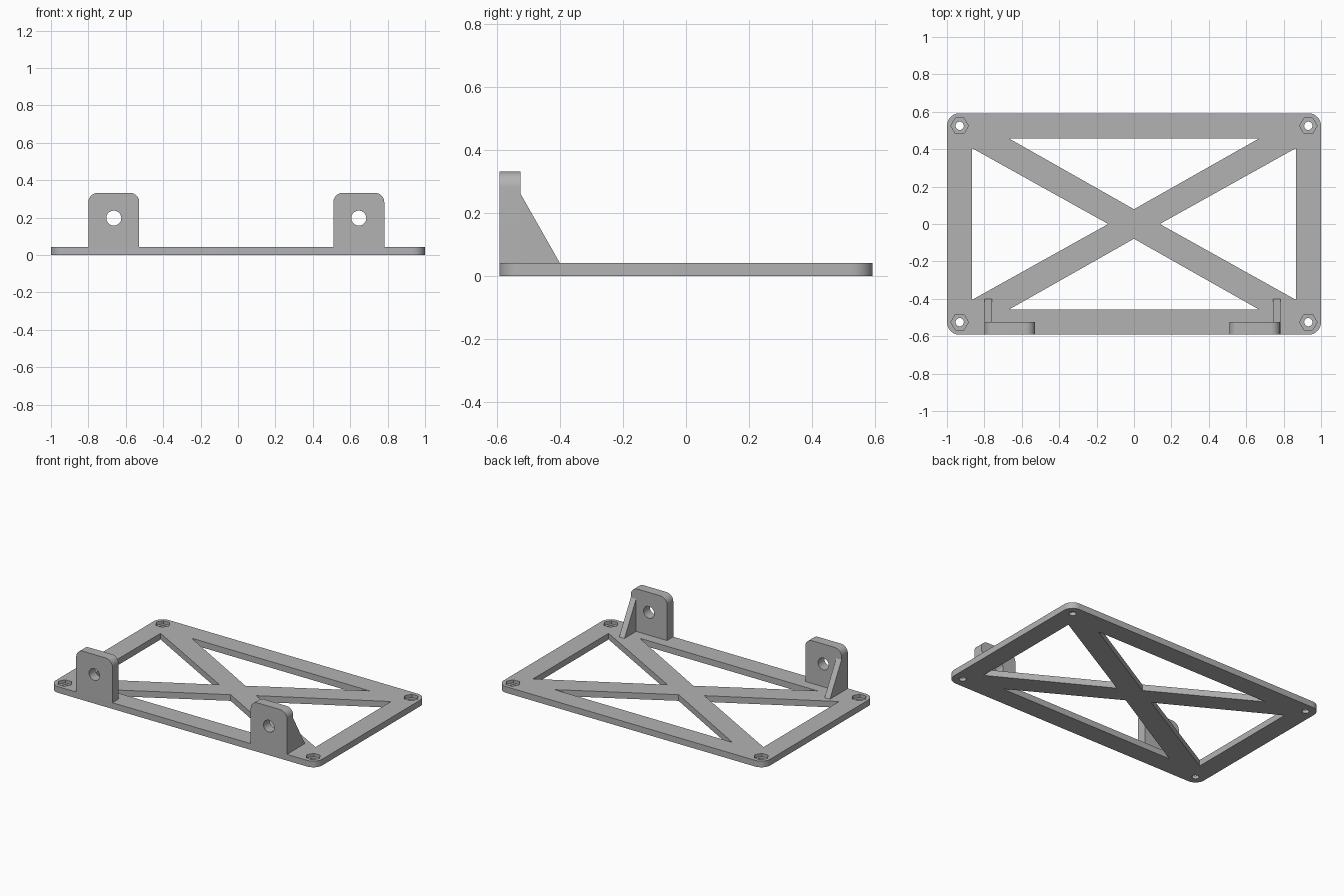
import bpy, bmesh
from math import sin, cos, pi, radians
from mathutils import Vector

cube = bpy.data.objects.get("Cube")
if cube:
    bpy.data.objects.remove(cube, do_unlink=True)

grey = bpy.data.materials.new("plain grey")
grey.use_nodes = True
COLOUR = (0.45, 0.45, 0.45, 1)
grey.diffuse_color = COLOUR
grey.node_tree.nodes["Principled BSDF"].inputs["Base Color"].default_value = COLOUR

HALF_W, HALF_D, THICK = 1.0, 0.592, 0.042
TAB_BACK, TAB_TOP, TAB_W = -0.525, 0.332, 0.272


def prism(name, outline, start, end, axis="z"):
    """Extrude a 2D outline along an axis: z uses (x, y), y uses (x, z), x uses (y, z)."""
    place = {"z": lambda a, b, h: (a, b, h),
             "y": lambda a, b, h: (a, h, b),
             "x": lambda a, b, h: (h, a, b)}[axis]
    bm = bmesh.new()
    face = bm.faces.new([bm.verts.new(place(a, b, start)) for a, b in outline])
    side = bmesh.ops.extrude_face_region(bm, geom=[face])["geom"]
    shift = Vector(place(0, 0, end - start))
    bmesh.ops.translate(bm, vec=shift, verts=[v for v in side if isinstance(v, bmesh.types.BMVert)])
    bmesh.ops.recalc_face_normals(bm, faces=bm.faces)
    mesh = bpy.data.meshes.new(name)
    bm.to_mesh(mesh)
    bm.free()
    mesh.materials.append(grey)
    obj = bpy.data.objects.new(name, mesh)
    bpy.context.collection.objects.link(obj)
    return obj


def ring(cx, cy, radius, count):
    return [(cx + radius * cos(2 * pi * i / count), cy + radius * sin(2 * pi * i / count))
            for i in range(count)]


def arc(cx, cy, radius, start_deg, steps=10):
    """Quarter-circle corner, counter-clockwise."""
    return [(cx + radius * cos(radians(start_deg + 90 * i / steps)),
             cy + radius * sin(radians(start_deg + 90 * i / steps))) for i in range(steps + 1)]


def finish(obj, cutters=()):
    """Cut the openings, then smooth only the rounded surfaces."""
    bpy.ops.object.select_all(action="DESELECT")
    obj.select_set(True)
    bpy.context.view_layer.objects.active = obj
    for cutter in cutters:
        cutter.hide_render = True
        mod = obj.modifiers.new("cut", "BOOLEAN")
        mod.operation, mod.solver, mod.object = "DIFFERENCE", "EXACT", cutter
        bpy.ops.object.modifier_apply(modifier=mod.name)
        bpy.data.objects.remove(cutter, do_unlink=True)
    bpy.ops.object.shade_smooth_by_angle(angle=radians(30))


# Base plate with rounded corners
r = 0.067
ix, iy = HALF_W - r, HALF_D - r
outline = arc(ix, iy, r, 0) + arc(-ix, iy, r, 90) + arc(-ix, -iy, r, 180) + arc(ix, -iy, r, 270)
plate = prism("base_plate", outline, 0, THICK)

# Triangular windows leave the diagonal cross; corners get a bolt hole and hex pocket
cuts = []
for s in (-1, 1):
    side_window = [(s * 0.865, 0.405), (s * 0.138, 0), (s * 0.865, -0.405)]
    end_window = [(-0.668, s * 0.457), (0, s * 0.079), (0.668, s * 0.457)]
    cuts += [prism("window_cutter", w, -0.1, 0.1) for w in (side_window, end_window)]
    for t in (-1, 1):
        x, y = s * 0.932, t * 0.525
        cuts.append(prism("bolt_cutter", ring(x, y, 0.022, 32), -0.1, 0.1))
        cuts.append(prism("hex_cutter", ring(x, y, 0.047, 6), 0.021, 0.1))
finish(plate, cuts)

# Upright tabs with a pin hole, each braced by a gusset on its outer edge
for side, x0 in (("right", -0.80), ("left", 0.51)):
    x1, c = x0 + TAB_W, 0.05
    outline = ([(x0, THICK), (x1, THICK)] + arc(x1 - c, TAB_TOP - c, c, 0)
               + arc(x0 + c, TAB_TOP - c, c, 90))
    tab = prism(side + "_tab", outline, -HALF_D, TAB_BACK, "y")
    hole = prism("pin_cutter", ring((x0 + x1) / 2, 0.197, 0.04, 40), -0.7, -0.4, "y")
    finish(tab, [hole])

    g0 = x0 if side == "right" else x1 - 0.04
    profile = [(TAB_BACK, THICK), (-0.40, THICK), (TAB_BACK, 0.262)]
    finish(prism(side + "_gusset", profile, g0, g0 + 0.04, "x"))
